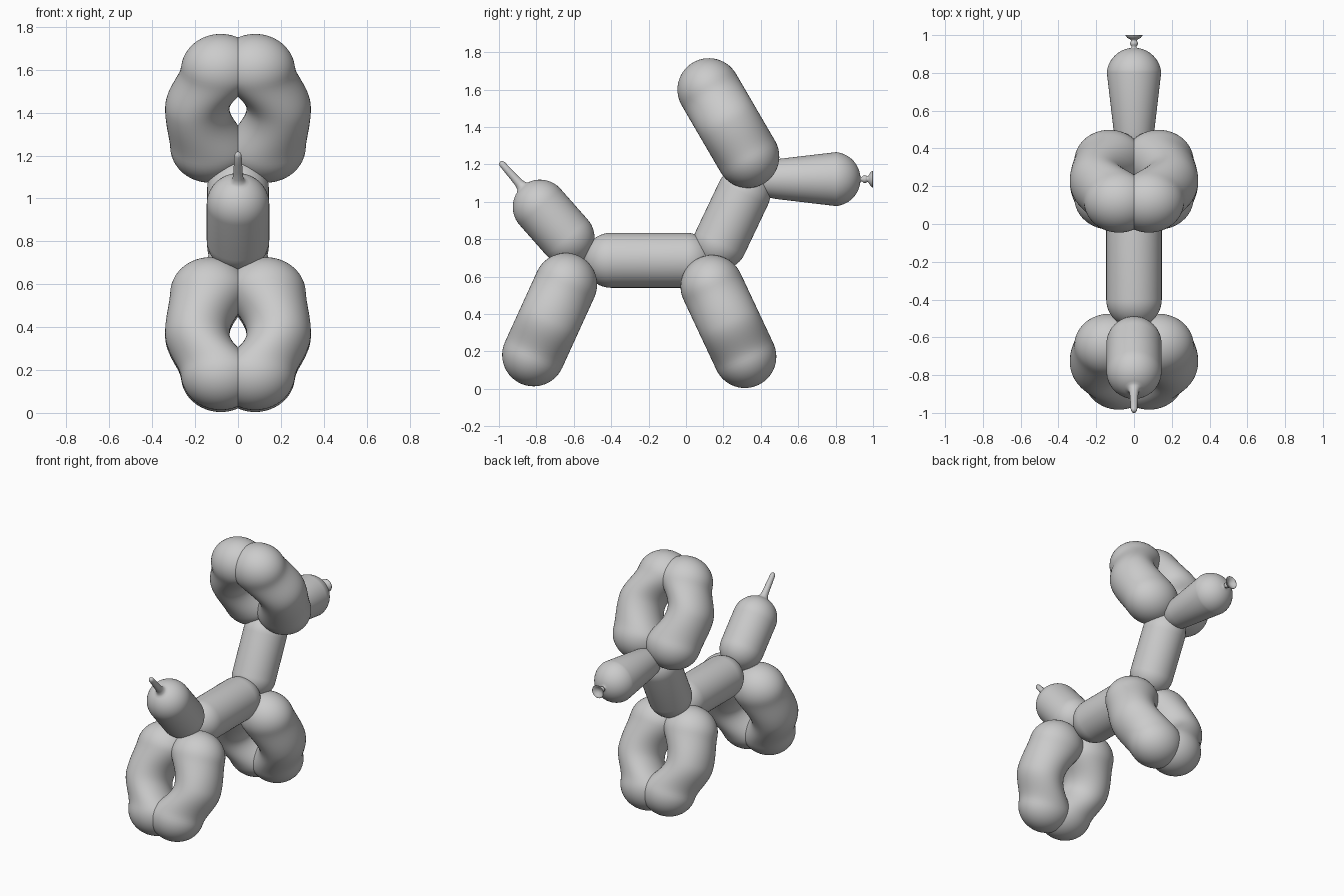
import bpy, bmesh, math
from mathutils import Vector

if "Cube" in bpy.data.objects:
    bpy.data.objects.remove(bpy.data.objects["Cube"])


def cap(r, centre, a0, a1, n=14):
    """Arc of (radius, height) points around a centre on the axis."""
    return [(r * math.cos(a), centre + r * math.sin(a))
            for a in (math.radians(a0 + (a1 - a0) * i / n) for i in range(n + 1))]


def lathe(name, profile, base=(0, 0, 0), axis=(0, 0, 1), deform=None, seg=48):
    """Revolve a (radius, height) profile around an axis through base."""
    bm = bmesh.new()
    rings = []
    for r, h in profile:
        if r < 1e-4:
            rings.append([bm.verts.new((0, 0, h))])
        else:
            rings.append([bm.verts.new((r * math.cos(t), r * math.sin(t), h))
                          for t in (2 * math.pi * k / seg for k in range(seg))])
    for a, b in zip(rings, rings[1:]):
        for k in range(seg):
            j = (k + 1) % seg
            if len(a) == 1:
                bm.faces.new((a[0], b[j], b[k]))
            elif len(b) == 1:
                bm.faces.new((a[k], a[j], b[0]))
            else:
                bm.faces.new((a[k], a[j], b[j], b[k]))
    if deform:
        for v in bm.verts:
            v.co = deform(v.co)
    bmesh.ops.recalc_face_normals(bm, faces=bm.faces)
    for f in bm.faces:
        f.smooth = True
    mesh = bpy.data.meshes.new(name)
    bm.to_mesh(mesh)
    bm.free()
    ob = bpy.data.objects.new(name, mesh)
    bpy.context.collection.objects.link(ob)
    ob.location = base
    y, z = Vector(axis).normalized().yz
    ob.rotation_euler.x = math.atan2(-y, z)
    return ob


def capsule(name, y0, z0, y1, z1, r, extra=None):
    """Sausage between two centres, optionally ending in an extra profile."""
    d = Vector((0, y1 - y0, z1 - z0))
    L = d.length
    top = cap(r, L, 0, 90 if not extra else 74)
    tail = [(a, L + b) for a, b in extra] if extra else []
    return lathe(name, cap(r, 0, -90, 0) + top + tail, (0, y0, z0), d)


# Body, neck, and tail with its thin uninflated tip
capsule("body", -0.40, 0.687, 0.0, 0.687, 0.147)
capsule("neck", 0.182, 0.78, 0.308, 1.045, 0.144)
capsule("tail", -0.635, 0.808, -0.78, 0.972, 0.146,
        [(0.03, 0.15), (0.024, 0.17), (0.021, 0.21), (0.019, 0.26),
         (0.017, 0.305), (0.012, 0.319), (0, 0.323)])

# Head: tapered snout, then the tied bead and flared lip
snout = [(0, 0.0), (0.05, 0.008), (0.08, 0.03), (0.096, 0.06), (0.107, 0.12)]
snout += cap(0.145, 0.42, 6, 82)
snout += [(0.013, 0.567), (0.012, 0.572), (0.019, 0.58), (0.021, 0.588),
          (0.018, 0.598), (0.014, 0.603), (0.022, 0.61), (0.036, 0.618),
          (0.044, 0.628), (0.045, 0.632), (0.042, 0.632), (0.03, 0.624),
          (0.014, 0.615), (0, 0.612)]
lathe("head", snout, (0, 0.368, 1.121), (0, 1, 0))

# Paired loops: curved lobes pinched together at the knot and the free end
R, H = 0.168, 0.207


def bend(co):
    s = co.z / (R + H)
    f = max(0, 1 - (s / 0.6) ** 2) ** 2
    end = 0.13 if s > 0 else 0.08
    x = end + (0.19 - end) * f + co.x / R * (0.15 + 0.036 * (1 - f))
    return Vector((x, co.y, co.z))


def loop_pair(name, knot, free):
    k, f = Vector((0, *knot)), Vector((0, *free))
    mid = [(R, -H + 2 * H * i / 24) for i in range(1, 24)]
    ob = lathe(name, cap(R, -H, -90, 0) + mid + cap(R, H, 0, 90),
               (k + f) / 2, k - f, bend)
    ob.modifiers.new("mirror", 'MIRROR').use_mirror_merge = False


loop_pair("front_legs", (0.139, 0.547), (0.315, 0.172))
loop_pair("rear_legs", (-0.643, 0.558), (-0.815, 0.181))
loop_pair("ears", (0.33, 1.243), (0.123, 1.598))
